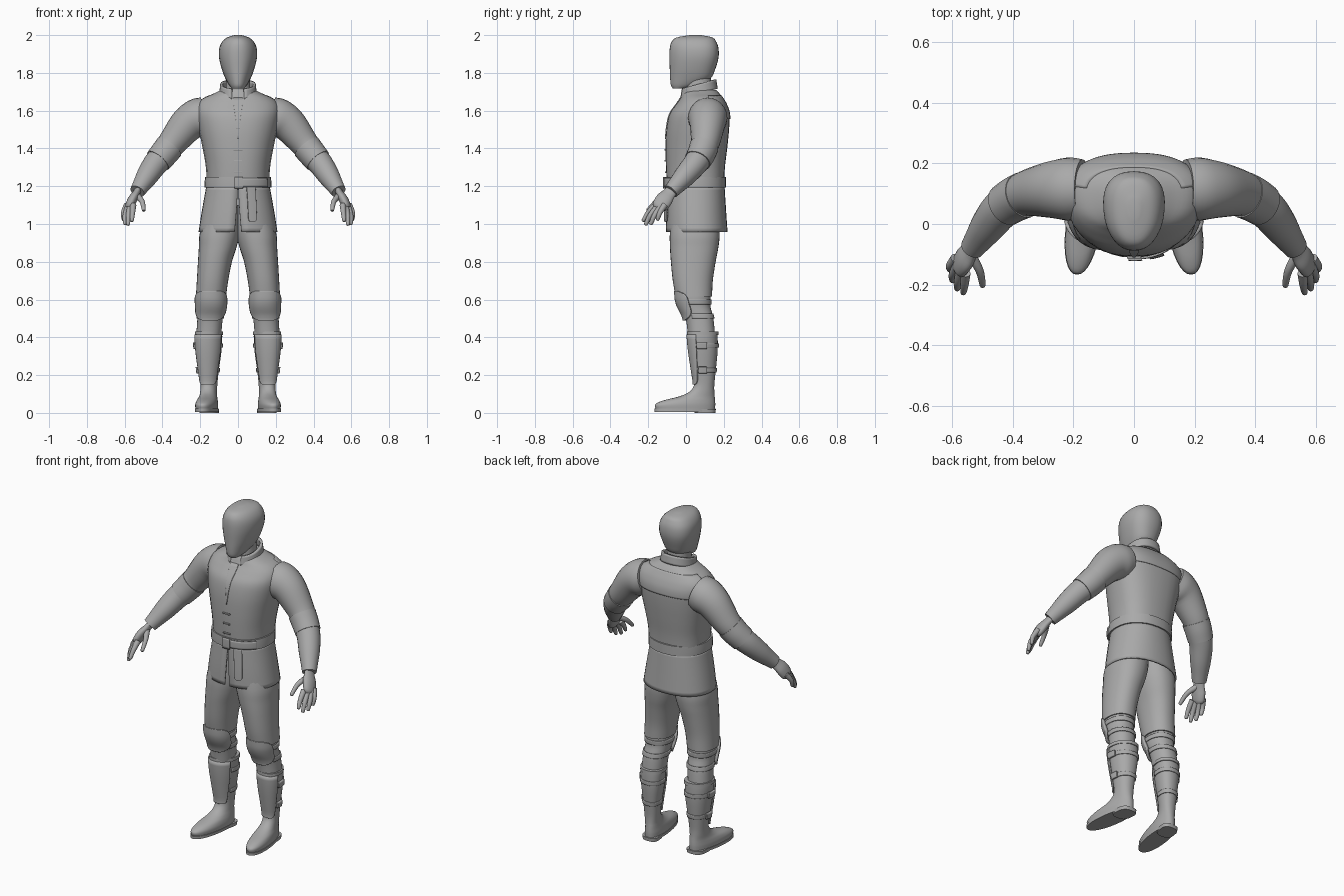
import bpy, bmesh, math
from mathutils import Vector

if "Cube" in bpy.data.objects:
    bpy.data.objects.remove(bpy.data.objects["Cube"])


def material(name, grey):
    m = bpy.data.materials.new(name)
    m.use_nodes = True
    color = (grey, grey, grey, 1)
    m.diffuse_color = color
    m.node_tree.nodes["Principled BSDF"].inputs["Base Color"].default_value = color
    return m


CLAY = material("plain grey", 0.4)
SIDES = 32
FULL = (0, math.tau)


def finish(name, bm, mirror=False, thick=0, angle=40):
    """Turn a bmesh into a smooth-shaded object with its modifiers."""
    me = bpy.data.meshes.new(name)
    bm.to_mesh(me)
    bm.free()
    me.materials.append(CLAY)
    ob = bpy.data.objects.new(name, me)
    bpy.context.collection.objects.link(ob)
    if thick:
        mod = ob.modifiers.new("thickness", "SOLIDIFY")
        mod.thickness, mod.offset = thick, -1
    if mirror:
        ob.modifiers.new("mirror", "MIRROR")
    bpy.context.view_layer.objects.active = ob
    ob.select_set(True)
    bpy.ops.object.shade_smooth_by_angle(angle=math.radians(angle))
    ob.select_set(False)
    return ob


def smooth_rows(rows, steps=4):
    """Catmull-Rom resampling of rows of numbers."""
    out = []
    for i in range(len(rows) - 1):
        a, b, c, d = (rows[max(i - 1, 0)], rows[i], rows[i + 1], rows[min(i + 2, len(rows) - 1)])
        for s in range(steps):
            t = s / steps
            out.append([q + t / 2 * (r - p + t * (2 * p - 5 * q + 4 * r - s4 + t * (3 * (q - r) + s4 - p)))
                        for p, q, r, s4 in zip(a, b, c, d)])
    return out + [list(rows[-1])]


def skin(name, loops, closed, **kw):
    bm = bmesh.new()
    rows = [[bm.verts.new(p) for p in loop] for loop in loops]
    n = len(rows[0])
    for a, b in zip(rows, rows[1:]):
        for i in range(n if closed else n - 1):
            j = (i + 1) % n
            bm.faces.new((a[i], a[j], b[j], b[i]))
    if closed:
        bm.faces.new(rows[0])
        bm.faces.new(rows[-1])
        bmesh.ops.recalc_face_normals(bm, faces=bm.faces)
    return finish(name, bm, **kw)


def ring(row, arc=FULL, power=2.2, taper=0, push=0, warp=None):
    """Horizontal outline; row = height, centre x, half width, front y, back y."""
    z, cx, hw, yf, yb = row
    full = arc == FULL
    pts = []
    for i in range(SIDES if full else SIDES + 1):
        a = arc[0] + (arc[1] - arc[0]) * i / SIDES
        s, c = math.sin(a), math.cos(a)
        x = math.copysign(abs(s) ** (2 / power), s) * (hw + push) * (1 - taper * c)
        y = -math.copysign(abs(c) ** (2 / power), c) * ((yb - yf) / 2 + push)
        p = Vector((cx + x, (yf + yb) / 2 + y, z))
        pts.append(warp(p) if warp else p)
    return pts


def loft(name, rows, power=2.2, taper=0, warp=None, mirror=False, steps=4):
    loops = [ring(r, FULL, power, taper, 0, warp) for r in smooth_rows(rows, steps)]
    return skin(name, loops, True, mirror=mirror)


def at(rows, z):
    rows = smooth_rows(rows)
    for a, b in zip(rows, rows[1:]):
        if z <= b[0]:
            t = (z - a[0]) / (b[0] - a[0])
            return [p + (q - p) * t for p, q in zip(a, b)]
    return rows[-1]


def patch(name, rows, cuts, power=2.2, taper=0, push=.006, mirror=False, thick=.008, warp=None):
    """Thin shell lying on a loft; cuts = height, start angle, end angle."""
    loops = [ring(at(rows, z), (a, b), power, taper, push, warp) for z, a, b in smooth_rows(cuts)]
    return skin(name, loops, False, mirror=mirror, thick=thick)


def tube(name, rows, flat=1, steps=4, mirror=True, sides=24):
    """Round limb; row = x, y, z, radius."""
    rows = smooth_rows(rows, steps)
    pts = [Vector(r[:3]) for r in rows]
    loops = []
    for i, p in enumerate(pts):
        t = (pts[min(i + 1, len(pts) - 1)] - pts[max(i - 1, 0)]).normalized()
        u = t.cross(Vector((0, 1, 0))).normalized()
        v = u.cross(t)
        loops.append([p + rows[i][3] * (u * math.cos(a) * flat + v * math.sin(a))
                      for a in (math.tau * k / sides for k in range(sides))])
    return skin(name, loops, True, mirror=mirror)


# Head and neck
loft("head", [(1.718, 0, .03, -.07, -.01), (1.735, 0, .046, -.08, .06), (1.77, 0, .066, -.084, .13),
              (1.82, 0, .085, -.086, .155), (1.88, 0, .099, -.088, .172), (1.93, 0, .098, -.086, .172),
              (1.965, 0, .083, -.076, .16), (1.987, 0, .058, -.05, .14), (2, 0, .018, .02, .08)],
     power=2.3, taper=.15)
loft("neck", [(1.62, 0, .07, -.01, .14), (1.8, 0, .06, 0, .13)])

# Jacket body
TORSO = [(1.2, 0, .165, -.1, .2), (1.3, 0, .17, -.106, .206), (1.4, 0, .187, -.108, .218),
         (1.5, 0, .208, -.104, .228), (1.58, 0, .222, -.088, .23), (1.63, 0, .216, -.055, .215),
         (1.665, 0, .185, -.03, .195), (1.69, 0, .13, -.02, .178), (1.71, 0, .09, -.01, .16)]
loft("jacket_body", TORSO, power=2.4, taper=.08)
patch("back_yoke", TORSO, [(z, 1.85, math.tau - 1.85) for z in (1.555, 1.6, 1.64, 1.68)],
      power=2.4, taper=.08, push=.004)
patch("neck_opening", TORSO, [(1.45, -.002, .002), (1.57, -.04, .04), (1.67, -.1, .1)],
      power=2.4, taper=.08, push=.004)
for i in range(3):
    z = 1.27 + i * .06
    patch("front_tie", TORSO, [(z, -.09, .09), (z + .008, -.09, .09)], power=2.4, taper=.08)

# Standing collar, higher at the back
COLLAR = [(1.69, 0, .1, -.035, .168), (1.742, 0, .094, -.027, .16)]
patch("collar", COLLAR, [(1.69, .3, math.tau - .3), (1.742, .35, math.tau - .35)], push=0, thick=.015,
      warp=lambda p: Vector((p.x, p.y, p.z + (p.y - .07) * .27)))

# Jacket skirt with a front split
SKIRT = [(.958, 0, .209, -.106, .22), (1.06, 0, .193, -.106, .213), (1.2, 0, .168, -.1, .204)]
patch("jacket_skirt", SKIRT, [(.958, .07, math.tau - .07), (1.08, .03, math.tau - .03),
                              (1.2, .004, math.tau - .004)], push=0, thick=.01)

# Belt with overlap, buckle and hanging end
BELT = [(1.192, 0, .177, -.11, .212), (1.22, 0, .177, -.111, .212), (1.25, 0, .174, -.11, .212)]
loft("belt", BELT, steps=1)
patch("belt_overlap", BELT, [(1.197, .1, 1.0), (1.243, .1, 1.0)])
patch("belt_buckle", BELT, [(1.187, -.08, .12), (1.256, -.08, .12)], push=.011)
patch("belt_end", SKIRT, [(1.01, .3, .36), (1.02, .24, .44), (1.05, .23, .46), (1.13, .23, .48),
                          (1.2, .22, .5)], push=.014)

# Sleeves, elbow bands, forearms
tube("sleeve", [(.17, .115, 1.575, .098), (.215, .115, 1.56, .104), (.27, .113, 1.525, .094),
                (.34, .104, 1.44, .078), (.372, .093, 1.4, .071)])
tube("elbow_band", [(.362, .096, 1.41, .077), (.39, .083, 1.375, .075), (.424, .062, 1.335, .071)])
tube("forearm", [(.40, .078, 1.36, .068), (.44, .046, 1.315, .065), (.48, -.005, 1.255, .058),
                 (.512, -.05, 1.205, .047), (.533, -.08, 1.172, .04)])

# Hands
tube("palm", [(.527, -.07, 1.185, .032), (.54, -.09, 1.16, .036), (.558, -.115, 1.13, .045),
              (.574, -.137, 1.095, .042), (.58, -.146, 1.08, .028)], flat=.55)
FINGERS = {"index": ((.555, -.162, 1.1), (.558, -.2, 1.06), (.562, -.225, 1.02)),
           "middle": ((.57, -.152, 1.09), (.58, -.19, 1.045), (.582, -.212, 1.0)),
           "ring": ((.582, -.135, 1.09), (.597, -.167, 1.045), (.598, -.185, 1.003)),
           "little": ((.588, -.113, 1.1), (.606, -.138, 1.06), (.606, -.15, 1.025)),
           "thumb": ((.535, -.105, 1.15), (.508, -.155, 1.12), (.499, -.2, 1.075))}
for label, pts in FINGERS.items():
    radii = (.017, .0135, .01)
    rows = [(*p, r) for p, r in zip(pts, radii)]
    tip = Vector(pts[2]) + (Vector(pts[2]) - Vector(pts[1])).normalized() * .008
    tube(label + "_finger", rows + [(*tip, .004)], sides=12)

# Trousers
loft("trouser_leg", [(.615, .143, .08, -.055, .138), (.7, .135, .083, -.07, .142), (.8, .122, .09, -.08, .157),
                     (.88, .107, .1, -.085, .172), (.96, .095, .106, -.085, .178),
                     (1.1, .07, .09, -.07, .165)], mirror=True)

# Knees with pads and straps
KNEE = [(.4, .156, .066, .012, .155), (.5, .148, .067, -.002, .145), (.56, .143, .07, -.03, .13),
        (.6, .143, .073, -.042, .13), (.65, .143, .072, -.045, .13)]
loft("knee", KNEE, mirror=True)
patch("knee_pad", KNEE, [(.488, -.4, .4), (.505, -.9, .9), (.54, -1.25, 1.25), (.6, -1.25, 1.25),
                         (.63, -1.05, 1.05), (.645, -.6, .6)], push=.018, thick=.016, mirror=True)
for z in (.5, .575):
    patch("knee_strap", KNEE, [(z, 1.1, math.tau - 1.1), (z + .025, 1.1, math.tau - 1.1)], mirror=True)


# Boots, toes turned slightly out
def turn_out(p):
    return Vector((p.x + .13 * (.1 - p.y), p.y, p.z))


BOOT = [(.02, .153, .055, -.16, .154), (.045, .153, .056, -.163, .155), (.066, .153, .052, -.12, .154),
        (.086, .153, .046, -.04, .152), (.11, .154, .043, .015, .15), (.15, .154, .044, .043, .15),
        (.22, .154, .051, .035, .157), (.32, .153, .064, .02, .167), (.39, .153, .069, .013, .168),
        (.43, .152, .068, .012, .166)]
loft("boot", BOOT, taper=.04, warp=turn_out, mirror=True)
loft("boot_cuff", [(.412, .152, .074, .006, .172), (.432, .152, .073, .006, .171)], warp=turn_out, mirror=True, steps=1)
loft("sole", [(.006, .153, .058, -.166, .152), (.022, .153, .058, -.167, .156)], taper=.04,
     warp=turn_out, mirror=True, steps=1)
loft("heel", [(0, .153, .05, .045, .156), (.021, .153, .052, .04, .158)], power=3,
     warp=turn_out, mirror=True, steps=1)
patch("shin_guard", BOOT, [(.15, -.6, .6), (.17, -.95, .95), (.28, -1.1, 1.1), (.415, -1.15, 1.15)],
      push=.009, mirror=True, warp=turn_out)
for z in (.215, .345):
    patch("boot_strap", BOOT, [(z, .9, 5), (z + .022, .9, 5)], mirror=True, warp=turn_out)
    patch("boot_buckle", BOOT, [(z - .006, 1.2, 1.75), (z + .028, 1.2, 1.75)], push=.015, thick=.012,
          mirror=True, warp=turn_out)
